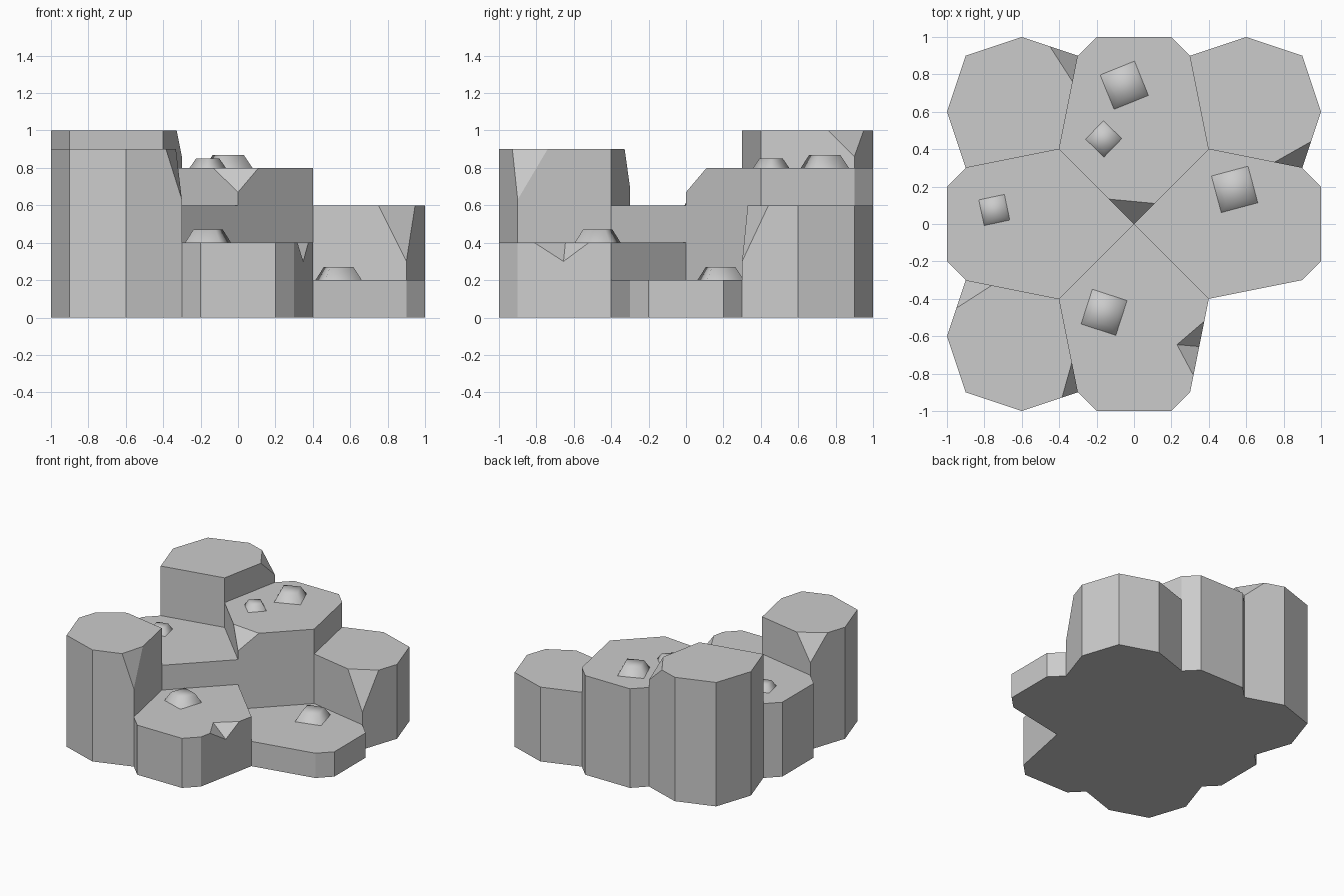
import bpy, bmesh
from math import cos, sin, radians
from mathutils import Vector

if "Cube" in bpy.data.objects:
    bpy.data.objects.remove(bpy.data.objects["Cube"])

# Outlines of a corner column and an edge column (shown for +x)
CORNER = [(1, .6), (.9, .9), (.6, 1), (.3, .9), (.4, .4), (.9, .3)]
EDGE = [(1, -.2), (1, .2), (.9, .3), (.4, .4), (0, 0), (.4, -.4), (.9, -.3)]


def finish(bm, name):
    bmesh.ops.recalc_face_normals(bm, faces=bm.faces[:])
    me = bpy.data.meshes.new(name)
    bm.to_mesh(me)
    bm.free()
    ob = bpy.data.objects.new(name, me)
    bpy.context.collection.objects.link(ob)
    return ob


def column(name, pts, height, chips=()):
    """Prism with chipped corners: chip = (corner, top point, top point, depth z)."""
    bm = bmesh.new()
    face = bm.faces.new([bm.verts.new((x, y, 0)) for x, y in pts])
    ext = bmesh.ops.extrude_face_region(bm, geom=[face], use_keep_orig=True)
    top = [g for g in ext["geom"] if isinstance(g, bmesh.types.BMVert)]
    bmesh.ops.translate(bm, verts=top, vec=(0, 0, height))
    for corner, p, q, z in chips:
        a, b = Vector((*p, height)), Vector((*q, height))
        c = Vector((*corner, z))
        n = (b - a).cross(c - a).normalized()
        if n.dot(Vector((*corner, height)) - a) < 0:
            n = -n
        cut = bmesh.ops.bisect_plane(bm, geom=bm.verts[:] + bm.edges[:] + bm.faces[:],
                                     dist=1e-5, plane_co=a, plane_no=n, clear_outer=True)
        edges = [e for e in bm.edges if e.is_boundary]
        bmesh.ops.holes_fill(bm, edges=edges, sides=0)
    return finish(bm, name)


def corner(sx, sy):
    return [(x * sx, y * sy) for x, y in CORNER]


def edge(c, s):
    return [(x * c - y * s, x * s + y * c) for x, y in EDGE]


# Stepped columns
column("back_left_column", corner(-1, 1), 1.0,
       [((-.3, .9), (-.45, .95), (-.328, .76), .86)])
column("back_right_column", corner(1, 1), .6,
       [((.9, .3), (.75, .33), (.945, .44), .3)])
column("front_left_column", corner(-1, -1), .9,
       [((-.3, -.9), (-.385, -.928), (-.332, -.74), .63),
        ((-.9, -.3), (-.95, -.45), (-.76, -.328), .7)])
column("back_column", edge(0, 1), .8,
       [((0, 0), (-.133, .133), (.11, .11), .67)])
column("right_column", edge(1, 0), .2)
column("left_column", edge(-1, 0), .6)
front = column("front_column", edge(0, -1), .4)

# Notch broken out of the front column's right side
inner, low = Vector((.23, -.645, .4)), Vector((.349, -.655, .3))
mid = (inner + low) / 2
tips = [inner, low, Vector((.376, -.52, .4)), Vector((.318, -.81, .4))]
bm = bmesh.new()
vs = [bm.verts.new(mid + (t - mid) * 1.4) for t in tips]
for tri in ((0, 1, 2), (0, 1, 3), (0, 2, 3), (1, 2, 3)):
    bm.faces.new([vs[i] for i in tri])
cutter = finish(bm, "notch_cutter")
cutter.hide_render = True
cutter.hide_set(True)
cutter.display_type = 'WIRE'
mod = front.modifiers.new("notch", 'BOOLEAN')
mod.operation = 'DIFFERENCE'
mod.object = cutter


# Small four-sided studs, smooth shaded
def stud(name, x, y, z, r, angle, h):
    bm = bmesh.new()
    rings = []
    for rad, zz in ((r, z), (r * .64, z + h)):
        rings.append([bm.verts.new((x + rad * cos(radians(angle + 90 * i)),
                                    y + rad * sin(radians(angle + 90 * i)), zz))
                      for i in range(4)])
    lo, hi = rings
    for i in range(4):
        j = (i + 1) % 4
        bm.faces.new((lo[i], lo[j], hi[j], hi[i]))
    bm.faces.new(hi)
    ob = finish(bm, name)
    for p in ob.data.polygons:
        p.use_smooth = True


stud("back_stud_large", -.052, .742, .8, .14, 67, .07)
stud("back_stud_small", -.162, .455, .8, .097, 91, .05)
stud("right_stud", .538, .185, .2, .143, 60, .07)
stud("front_stud", -.16, -.472, .4, .138, 117, .07)
stud("left_stud", -.747, .075, .6, .099, 57, .05)
